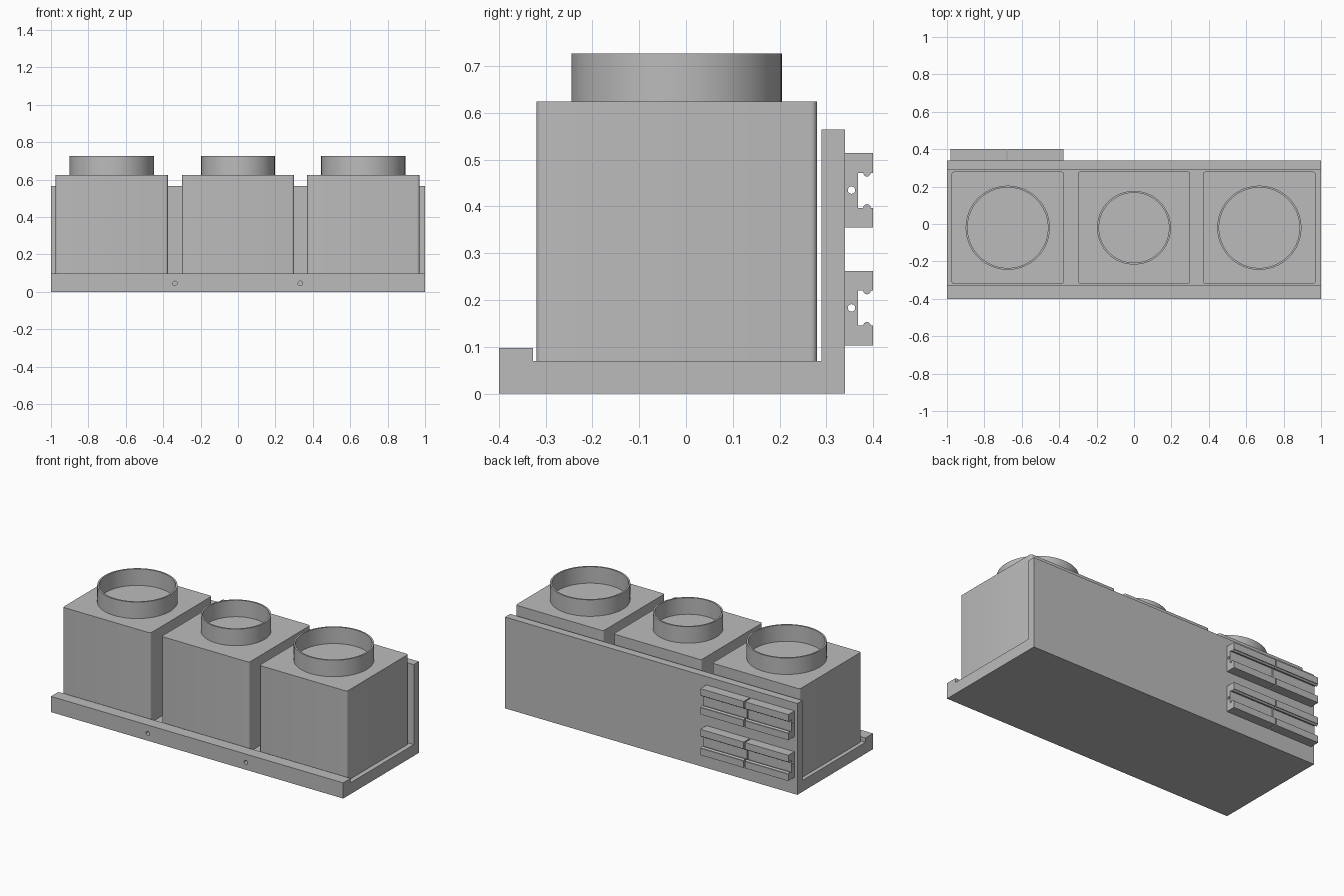
import bpy, bmesh, math
from mathutils import Matrix, Vector

if "Cube" in bpy.data.objects:
    bpy.data.objects.remove(bpy.data.objects["Cube"])

# One plain grey for everything
grey = bpy.data.materials.new("plain grey")
grey.use_nodes = True
colour = (0.5, 0.5, 0.5, 1)
grey.diffuse_color = colour
grey.node_tree.nodes["Principled BSDF"].inputs["Base Color"].default_value = colour


def finish(name, bm, smooth=True):
    bmesh.ops.recalc_face_normals(bm, faces=bm.faces[:])
    mesh = bpy.data.meshes.new(name)
    bm.to_mesh(mesh)
    bm.free()
    mesh.materials.append(grey)
    ob = bpy.data.objects.new(name, mesh)
    bpy.context.collection.objects.link(ob)
    if smooth:
        shade(ob)
    return ob


def activate(ob):
    bpy.ops.object.select_all(action='DESELECT')
    ob.select_set(True)
    bpy.context.view_layer.objects.active = ob


def shade(ob):
    activate(ob)
    bpy.ops.object.shade_smooth_by_angle(angle=math.radians(35))


def prism(name, profile, x0, x1):
    """Extrude a (y, z) outline along x."""
    bm = bmesh.new()
    face = bm.faces.new([bm.verts.new((x0, y, z)) for y, z in profile])
    new = bmesh.ops.extrude_face_region(bm, geom=[face])["geom"]
    moved = [v for v in new if isinstance(v, bmesh.types.BMVert)]
    bmesh.ops.translate(bm, verts=moved, vec=(x1 - x0, 0, 0))
    return finish(name, bm, smooth=False)


def drill(ob, centre, radius, depth, axis):
    """Cut a round hole along an axis."""
    bm = bmesh.new()
    turn = Vector((0, 0, 1)).rotation_difference(Vector(axis)).to_matrix().to_4x4()
    bmesh.ops.create_cone(bm, cap_ends=True, segments=20, radius1=radius, radius2=radius,
                          depth=depth, matrix=Matrix.Translation(centre) @ turn)
    cutter = finish("hole_cutter", bm, smooth=False)
    cutter.hide_render = True
    mod = ob.modifiers.new("hole", 'BOOLEAN')
    mod.operation, mod.solver, mod.object = 'DIFFERENCE', 'EXACT', cutter
    activate(ob)
    bpy.ops.object.modifier_apply(modifier=mod.name)
    bpy.data.objects.remove(cutter)


# Tray with a low front lip and a tall back wall
tray = prism("tray", [(-0.4, 0), (0.34, 0), (0.34, 0.565), (0.29, 0.565), (0.29, 0.07),
                      (-0.327, 0.07), (-0.327, 0.097), (-0.4, 0.097)], -1, 1)
for x in (-0.337, 0.333):
    drill(tray, (x, -0.4, 0.045), 0.012, 0.1, (0, 1, 0))
shade(tray)


def box(name, x):
    bm = bmesh.new()
    bmesh.ops.create_cube(bm, size=1, matrix=Matrix.Translation((x, -0.02, 0.3475))
                          @ Matrix.Diagonal((0.6, 0.6, 0.555, 1)))
    upright = [e for e in bm.edges if abs(e.verts[0].co.z - e.verts[1].co.z) > 0.1]
    bmesh.ops.bevel(bm, geom=upright, offset=0.013, segments=5, profile=0.5, affect='EDGES')
    finish(name, bm)


def collar(name, x, radius):
    bm = bmesh.new()
    section = [(radius, 0.62), (radius, 0.727), (radius - 0.01, 0.727), (radius - 0.01, 0.62)]
    verts = [bm.verts.new((x + r, -0.02, z)) for r, z in section]
    edges = [bm.edges.new((verts[i], verts[i - 1])) for i in range(4)]
    bmesh.ops.spin(bm, geom=verts + edges, cent=(x, -0.02, 0), axis=(0, 0, 1),
                   angle=math.tau, steps=72)
    bmesh.ops.remove_doubles(bm, verts=bm.verts[:], dist=0.0001)
    finish(name, bm)


# Three boxes, each with an open round collar
for side, x, radius in (("right", -0.675, 0.225), ("middle", 0, 0.197), ("left", 0.67, 0.225)):
    box(side + "_box", x)
    collar(side + "_collar", x, radius)


def arc(y, z, start):
    """Half-round grip bump."""
    return [(y + 0.008 * math.cos(start + math.pi * i / 8),
             z + 0.008 * math.sin(start + math.pi * i / 8)) for i in range(9)]


# Clip rails on the back wall, two rows of two
for row, z in (("lower", 0.103), ("upper", 0.355)):
    low, high, top = z + 0.042, z + 0.117, z + 0.159
    outline = ([(0.34, z), (0.4, z), (0.4, low)] + arc(0.387, low, 0)
               + [(0.368, low), (0.368, high)] + arc(0.387, high, math.pi)
               + [(0.4, high), (0.4, top), (0.34, top)])
    for side, x in (("outer", -0.98), ("inner", -0.675)):
        rail = prism(f"{row}_{side}_clip_rail", outline, x, x + 0.297)
        drill(rail, (x + 0.15, 0.354, z + 0.08), 0.008, 0.4, (1, 0, 0))
        shade(rail)
